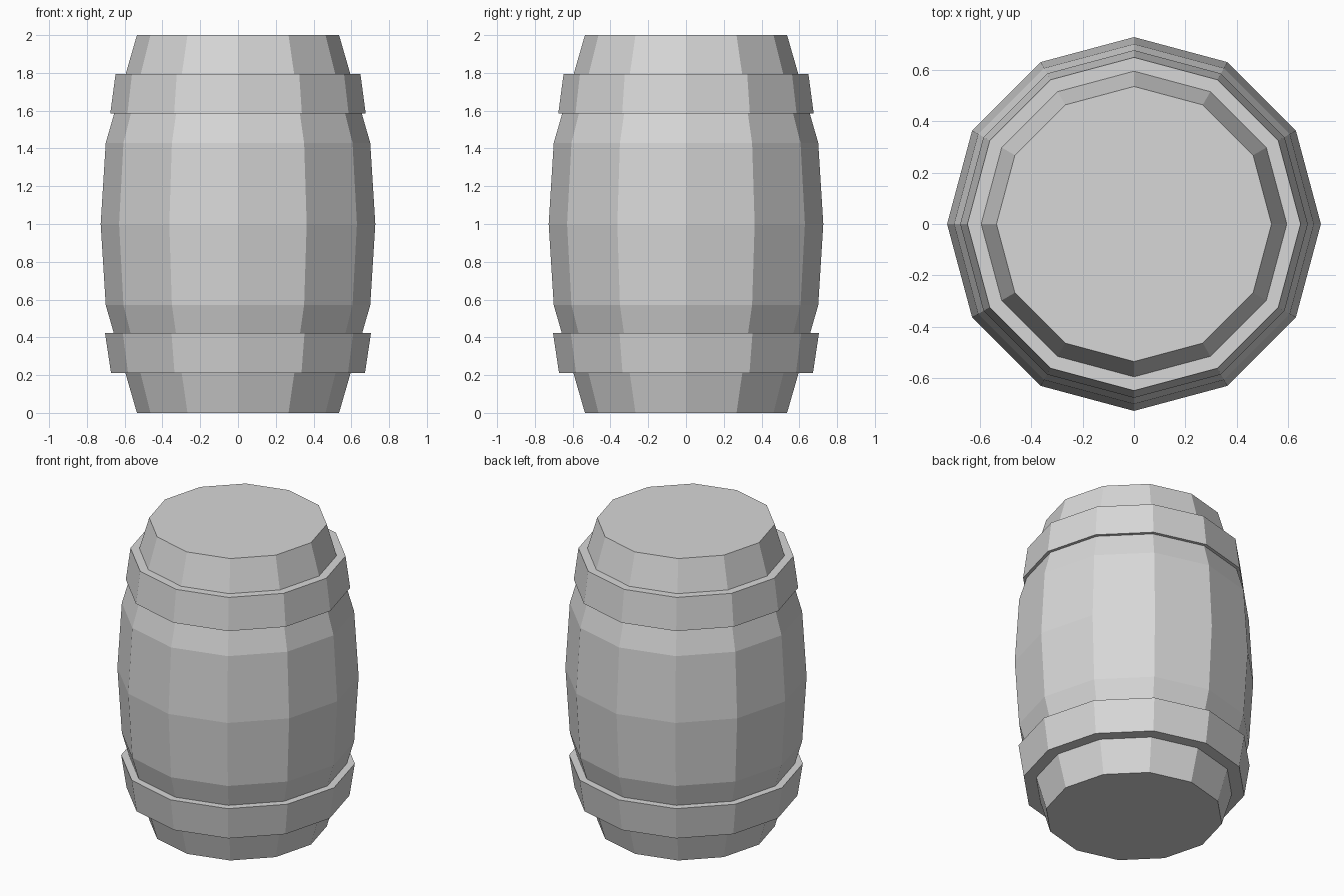
import bpy
import bmesh
from math import cos, sin, tau

SIDES = 12

cube = bpy.data.objects.get("Cube")
if cube:
    bpy.data.objects.remove(cube, do_unlink=True)

grey = bpy.data.materials.new("plain grey")
grey.use_nodes = True
grey.diffuse_color = (0.68, 0.68, 0.68, 1)
grey.node_tree.nodes["Principled BSDF"].inputs["Base Color"].default_value = grey.diffuse_color


def lathe(name, profile, closed):
    """Spin (radius, z) points about z; join the ends or cap them."""
    bm = bmesh.new()
    rings = [[bm.verts.new((r * cos(tau * i / SIDES), r * sin(tau * i / SIDES), z))
              for i in range(SIDES)] for r, z in profile]
    pairs = list(zip(rings, rings[1:]))
    if closed:
        pairs.append((rings[-1], rings[0]))
    else:
        bm.faces.new(rings[0])
        bm.faces.new(rings[-1])
    for low, high in pairs:
        for i in range(SIDES):
            j = (i + 1) % SIDES
            bm.faces.new((low[i], low[j], high[j], high[i]))
    bmesh.ops.recalc_face_normals(bm, faces=bm.faces)
    mesh = bpy.data.meshes.new(name)
    bm.to_mesh(mesh)
    bm.free()
    mesh.materials.append(grey)
    obj = bpy.data.objects.new(name, mesh)
    bpy.context.collection.objects.link(obj)
    return obj


# Bulging barrel body with flat ends
lathe("barrel_body", [(0.535, 0), (0.70, 0.57), (0.727, 1), (0.70, 1.43), (0.535, 2)], False)

# Hoops, both flaring slightly, with inner walls sunk into the body
lathe("lower_hoop", [(0.57, 0.21), (0.672, 0.21), (0.704, 0.422), (0.63, 0.422)], True)
lathe("upper_hoop", [(0.63, 1.585), (0.676, 1.585), (0.648, 1.795), (0.57, 1.795)], True)
